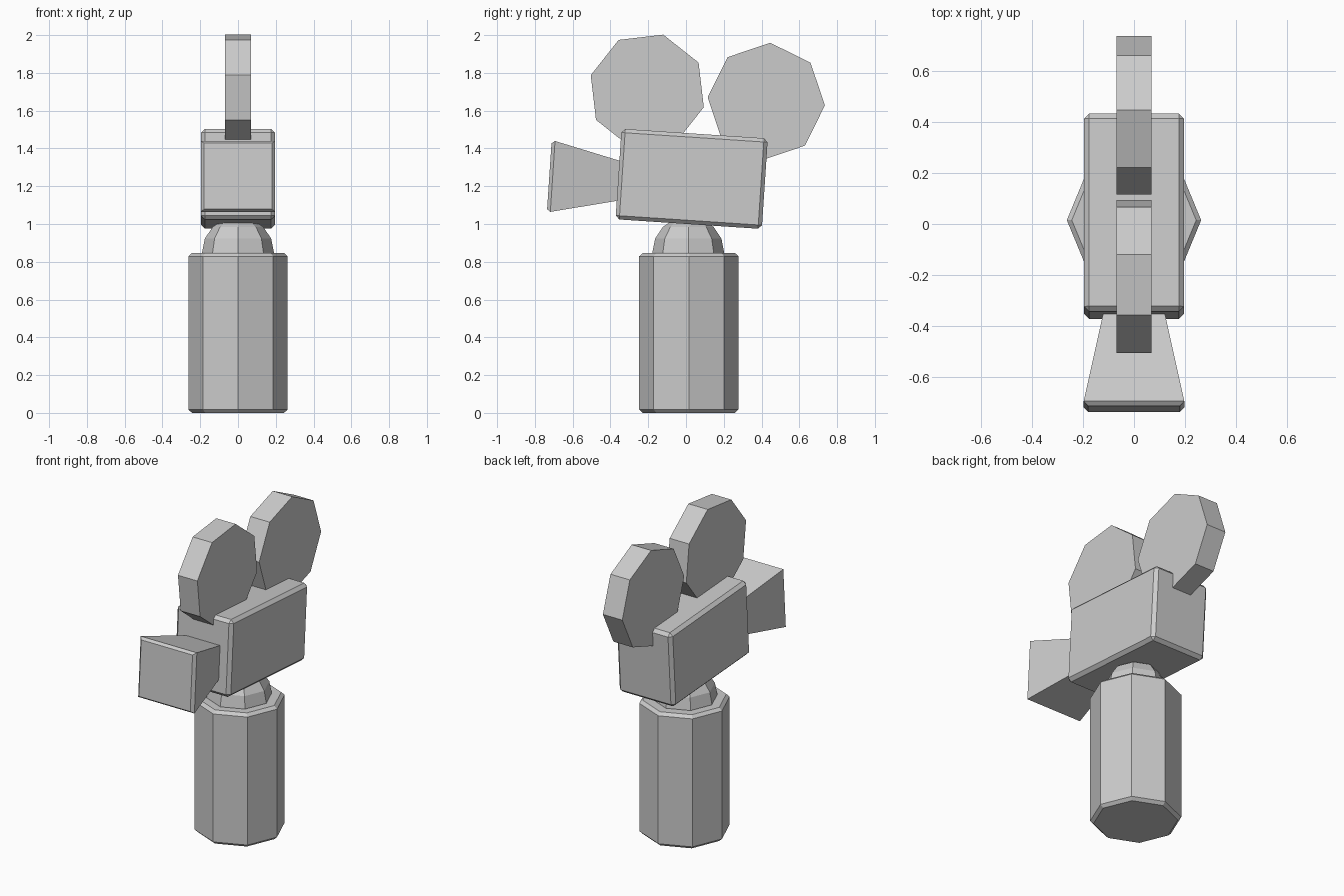
import bpy
import bmesh
from math import radians, pi
from mathutils import Matrix, Vector

cube = bpy.data.objects.get("Cube")
if cube:
    bpy.data.objects.remove(cube, do_unlink=True)

grey = bpy.data.materials.new("plain grey")
grey.use_nodes = True
colour = (0.6, 0.6, 0.6, 1)
grey.diffuse_color = colour
grey.node_tree.nodes["Principled BSDF"].inputs["Base Color"].default_value = colour


def add_part(name, bm, matrix, bevel=0):
    """Turn a bmesh into a flat-shaded grey object, with optional chamfered edges."""
    bmesh.ops.recalc_face_normals(bm, faces=bm.faces)
    mesh = bpy.data.meshes.new(name)
    bm.to_mesh(mesh)
    bm.free()
    mesh.materials.append(grey)
    obj = bpy.data.objects.new(name, mesh)
    bpy.context.collection.objects.link(obj)
    obj.matrix_world = matrix
    if bevel:
        mod = obj.modifiers.new("chamfer", "BEVEL")
        mod.width = bevel
        mod.segments = 1
        mod.limit_method = "ANGLE"
        mod.angle_limit = radians(60)
    return obj


def octagon_prism(name, radius, depth, matrix, bevel=0):
    bm = bmesh.new()
    bmesh.ops.create_cone(bm, cap_ends=True, segments=8,
                          radius1=radius, radius2=radius, depth=depth)
    add_part(name, bm, matrix, bevel)


# Pedestal and the ball joint on top of it
base_height = 0.847
octagon_prism("pedestal", 0.263, base_height,
              Matrix.Translation((0, 0.015, base_height / 2)), 0.018)

bm = bmesh.new()
bmesh.ops.create_uvsphere(bm, u_segments=8, v_segments=8, radius=0.19)
add_part("ball_joint", bm, Matrix.Translation((0, 0.012, 0.85)))

# Camera body, tilted slightly upward at the front
tilt = Matrix.Translation((0, 0.03, 1.239)) @ Matrix.Rotation(radians(-3.8), 4, "X")
bm = bmesh.new()
bmesh.ops.create_cube(bm, size=1)
bmesh.ops.scale(bm, vec=(0.392, 0.776, 0.48), verts=bm.verts)
add_part("camera_body", bm, tilt, 0.02)

# Flared lens hood: rectangular sections (y, half width, half height)
bm = bmesh.new()
rings = []
for y, w, h in ((-0.753, 0.18, 0.175), (-0.735, 0.197, 0.188), (-0.36, 0.115, 0.1)):
    corners = ((-w, -h), (w, -h), (w, h), (-w, h))
    rings.append([bm.verts.new((x, y, z - 0.036)) for x, z in corners])
for a, b in zip(rings, rings[1:]):
    for i in range(4):
        j = (i + 1) % 4
        bm.faces.new((a[i], a[j], b[j], b[i]))
bm.faces.new(rings[0])
bm.faces.new(rings[-1])
add_part("lens_hood", bm, tilt)

# Two film reels standing on the body, axles along x
for name, y, z, angle in (("front_reel", -0.205, 1.703, -15.8),
                          ("rear_reel", 0.425, 1.649, -3.9)):
    turn = Matrix.Rotation(radians(angle), 4, "X") @ Matrix.Rotation(pi / 2, 4, "Y")
    octagon_prism(name, 0.311, 0.136, Matrix.Translation(Vector((0, y, z))) @ turn)
